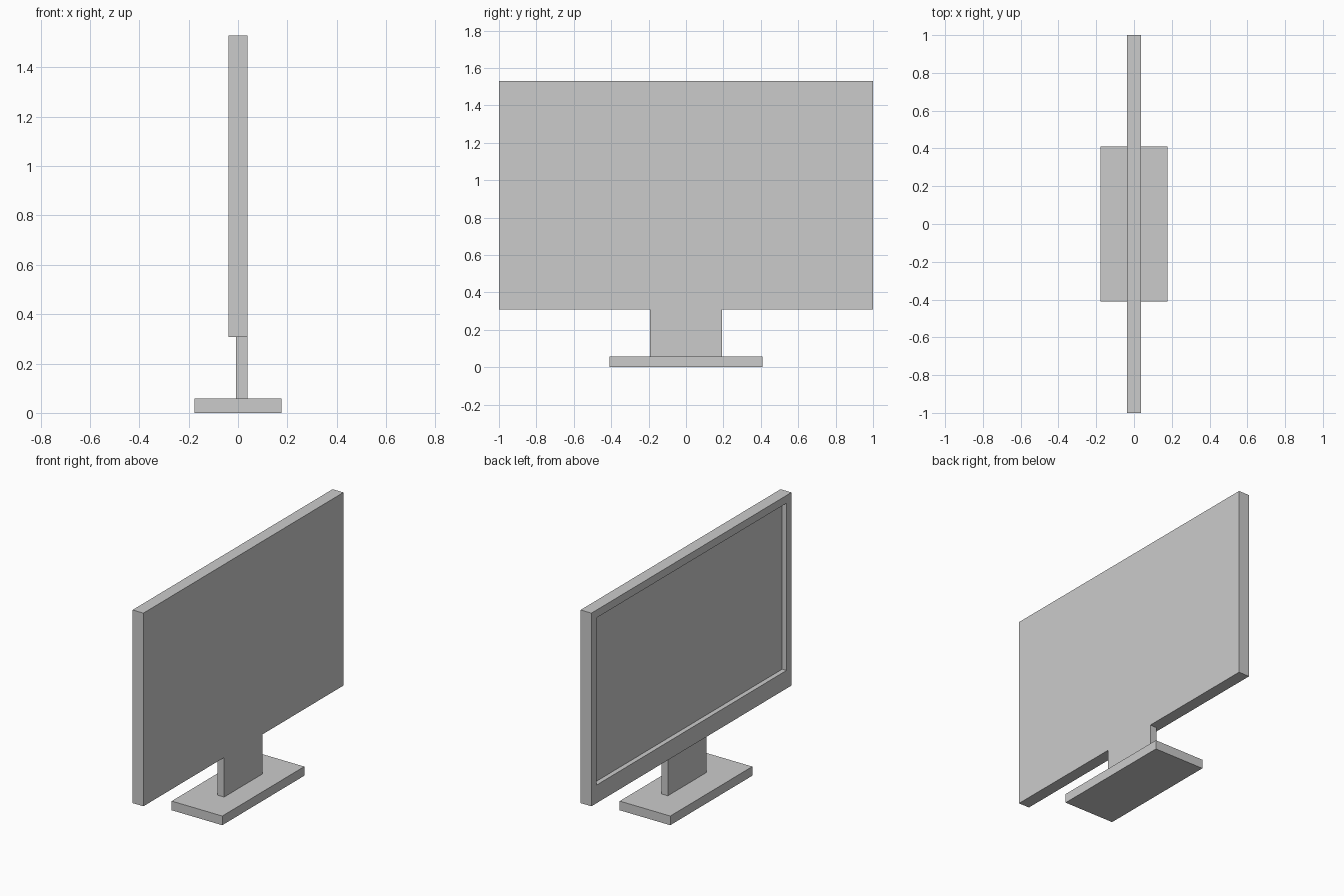
import bpy
import bmesh
from mathutils import Matrix, Vector

if "Cube" in bpy.data.objects:
    bpy.data.objects.remove(bpy.data.objects["Cube"])


def box(name, lo, hi, shape=None):
    """Box between two corners; shape() may edit the mesh further."""
    lo, hi = Vector(lo), Vector(hi)
    centre = (lo + hi) / 2
    bm = bmesh.new()
    bmesh.ops.create_cube(bm, size=1, matrix=Matrix.Diagonal((*(hi - lo), 1)))
    if shape:
        shape(bm)
    mesh = bpy.data.meshes.new(name)
    bm.to_mesh(mesh)
    bm.free()
    obj = bpy.data.objects.new(name, mesh)
    obj.location = centre
    bpy.context.collection.objects.link(obj)
    return obj


def recess_screen(bm):
    """Sink the display into the -x face, leaving a bezel with a deeper chin."""
    bm.normal_update()
    face = min(bm.faces, key=lambda f: f.calc_center_median().x)
    bmesh.ops.inset_individual(bm, faces=[face], thickness=0.07)
    for v in face.verts:
        if v.co.z < 0:
            v.co.z += 0.065
    # second ring becomes the recess wall
    bmesh.ops.inset_individual(bm, faces=[face], thickness=0)
    bmesh.ops.translate(bm, verts=face.verts, vec=(0.03, 0, 0))


# Display housing with sunken screen
box("display_panel", (-0.038, -1, 0.308), (0.038, 1, 1.53), recess_screen)

# Neck, flush with the rear of the display
box("stand_neck", (-0.008, -0.193, 0.058), (0.038, 0.193, 0.308))

# Flat foot
box("stand_base", (-0.177, -0.41, 0), (0.177, 0.41, 0.058))
